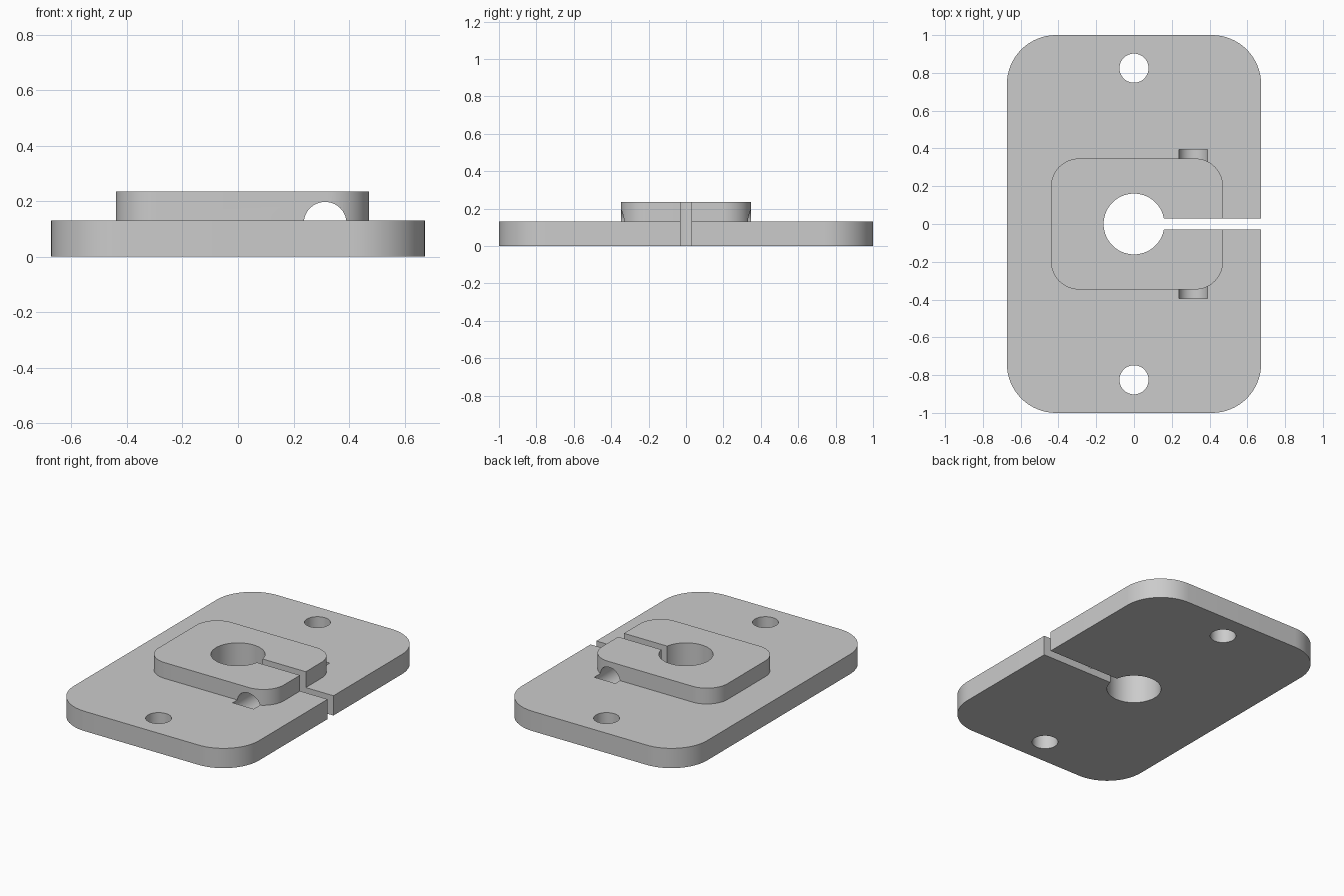
import bpy, bmesh, math
from mathutils import Matrix

if "Cube" in bpy.data.objects:
    bpy.data.objects.remove(bpy.data.objects["Cube"], do_unlink=True)

PLATE_TOP, BOSS_TOP = 0.13, 0.234

grey = bpy.data.materials.new("plain_grey")
grey.use_nodes = True
colour = (0.6, 0.6, 0.6, 1)
grey.diffuse_color = colour
grey.node_tree.nodes["Principled BSDF"].inputs["Base Color"].default_value = colour


def make_object(name, bm):
    bmesh.ops.recalc_face_normals(bm, faces=bm.faces)
    mesh = bpy.data.meshes.new(name)
    bm.to_mesh(mesh)
    bm.free()
    mesh.materials.append(grey)
    ob = bpy.data.objects.new(name, mesh)
    bpy.context.collection.objects.link(ob)
    return ob


def rounded_slab(name, x0, x1, half_y, radius, z0, z1, steps=16):
    """Rounded rectangle extruded from z0 to z1."""
    bm = bmesh.new()
    corners = [(x1 - radius, half_y - radius), (x0 + radius, half_y - radius),
               (x0 + radius, radius - half_y), (x1 - radius, radius - half_y)]
    verts = []
    for i, (cx, cy) in enumerate(corners):
        for k in range(steps + 1):
            a = (i + k / steps) * math.pi / 2
            verts.append(bm.verts.new((cx + radius * math.cos(a), cy + radius * math.sin(a), z0)))
    face = bm.faces.new(verts)
    top = bmesh.ops.extrude_face_region(bm, geom=[face])["geom"]
    bmesh.ops.translate(bm, vec=(0, 0, z1 - z0),
                        verts=[v for v in top if isinstance(v, bmesh.types.BMVert)])
    return make_object(name, bm)


def cylinder(name, radius, length, centre, along_y=False):
    bm = bmesh.new()
    turn = Matrix.Rotation(math.pi / 2 if along_y else 0, 4, "X")
    bmesh.ops.create_cone(bm, cap_ends=True, segments=64, radius1=radius, radius2=radius,
                          depth=length, matrix=Matrix.Translation(centre) @ turn)
    return make_object(name, bm)


def box(name, size, centre):
    bm = bmesh.new()
    bmesh.ops.create_cube(bm, size=1, matrix=Matrix.Translation(centre) @ Matrix.Diagonal((*size, 1)))
    return make_object(name, bm)


# Base plate with the raised clamp block
plate = rounded_slab("clamp_plate", -0.673, 0.673, 1.0, 0.26, 0, PLATE_TOP)
block = rounded_slab("clamp_block", -0.44, 0.472, 0.347, 0.15, 0.05, BOSS_TOP)

# Centre bore, mounting holes, clamping slit and cross bolt bore
cutters = [cylinder("centre_bore", 0.161, 1, (0, 0, 0.1)),
           box("clamp_slit", (1, 0.06, 1), (0.55, 0, 0.1)),
           cylinder("bolt_bore", 0.077, 0.79, (0.314, 0, 0.12), True)]
cutters += [cylinder("mounting_hole", 0.077, 1, (0, s * 0.825, 0.1)) for s in (-1, 1)]

for tool in [block] + cutters:
    mod = plate.modifiers.new(tool.name, "BOOLEAN")
    mod.operation = "UNION" if tool is block else "DIFFERENCE"
    mod.solver = "EXACT"
    mod.object = tool

# Apply the cuts and remove the helper solids
bpy.context.view_layer.update()
final = bpy.data.meshes.new_from_object(plate.evaluated_get(bpy.context.evaluated_depsgraph_get()))
plate.modifiers.clear()
plate.data = final
for tool in [block] + cutters:
    bpy.data.objects.remove(tool, do_unlink=True)

bpy.ops.object.select_all(action="DESELECT")
plate.select_set(True)
bpy.context.view_layer.objects.active = plate
bpy.ops.object.shade_smooth_by_angle(angle=math.radians(30))
